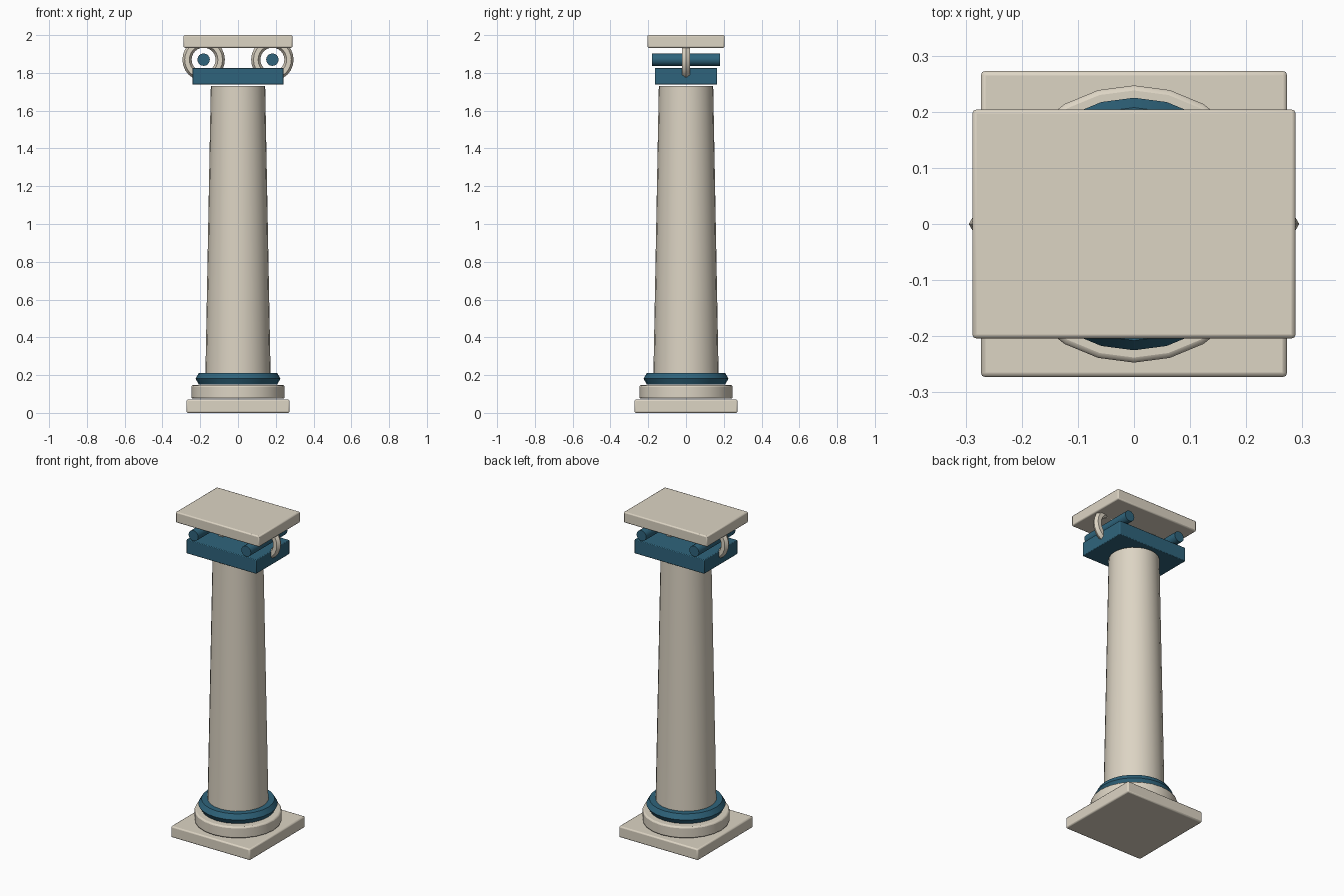
import bpy
import math

cube = bpy.data.objects.get("Cube")
if cube:
    bpy.data.objects.remove(cube, do_unlink=True)


def make_material(name, rgb):
    mat = bpy.data.materials.new(name)
    mat.use_nodes = True
    colour = (*rgb, 1.0)
    mat.diffuse_color = colour
    mat.node_tree.nodes["Principled BSDF"].inputs["Base Color"].default_value = colour
    return mat


STONE = make_material("pale_stone", (0.72, 0.66, 0.55))
BLUE = make_material("deep_blue", (0.028, 0.127, 0.20))


def finish(name, mat, bevel=0.0):
    """Name and colour the active object, soften its rims, keep edges sharp."""
    obj = bpy.context.object
    obj.name = name
    obj.data.materials.append(mat)
    bpy.ops.object.transform_apply(location=False, rotation=True, scale=True)
    bpy.ops.object.shade_smooth_by_angle(angle=math.radians(35))
    if bevel:
        mod = obj.modifiers.new("soft_edges", "BEVEL")
        mod.width = bevel
        mod.segments = 2
        mod.limit_method = "ANGLE"
        mod.angle_limit = math.radians(40)
    return obj


def slab(name, mat, half_x, half_y, bottom, top, bevel):
    bpy.ops.mesh.primitive_cube_add(size=2, location=(0, 0, (bottom + top) / 2))
    bpy.context.object.scale = (half_x, half_y, (top - bottom) / 2)
    return finish(name, mat, bevel)


def drum(name, mat, r_bottom, r_top, bottom, top, bevel=0.0):
    bpy.ops.mesh.primitive_cone_add(vertices=24, radius1=r_bottom, radius2=r_top,
                                    depth=top - bottom,
                                    location=(0, 0, (bottom + top) / 2))
    return finish(name, mat, bevel)


def ring(name, mat, major, minor, location, tilt=0.0):
    bpy.ops.mesh.primitive_torus_add(major_segments=24, minor_segments=6,
                                     major_radius=major, minor_radius=minor,
                                     location=location, rotation=(tilt, 0, 0))
    obj = finish(name, mat)
    bpy.ops.object.shade_smooth()
    return obj


# Base: square plinth, round drum and moulding ring
slab("plinth", STONE, 0.273, 0.273, 0.0, 0.07, 0.008)
drum("base_drum", STONE, 0.247, 0.247, 0.075, 0.147, 0.009)
ring("base_moulding", BLUE, 0.19, 0.035, (0, 0, 0.181))

# Tapered shaft
drum("shaft", STONE, 0.173, 0.144, 0.18, 1.73)

# Capital: neck block, a scroll ring with its rod on each side, top slab
slab("neck_block", BLUE, 0.241, 0.164, 1.738, 1.826, 0.004)
for side, x in (("left", 0.182), ("right", -0.182)):
    ring(side + "_scroll", STONE, 0.088, 0.0245, (x, 0, 1.87), math.pi / 2)
    bpy.ops.mesh.primitive_cylinder_add(vertices=16, radius=0.033, depth=0.36,
                                        location=(x, 0, 1.87),
                                        rotation=(math.pi / 2, 0, 0))
    finish(side + "_scroll_rod", BLUE)
slab("top_slab", STONE, 0.288, 0.204, 1.933, 2.0, 0.007)
